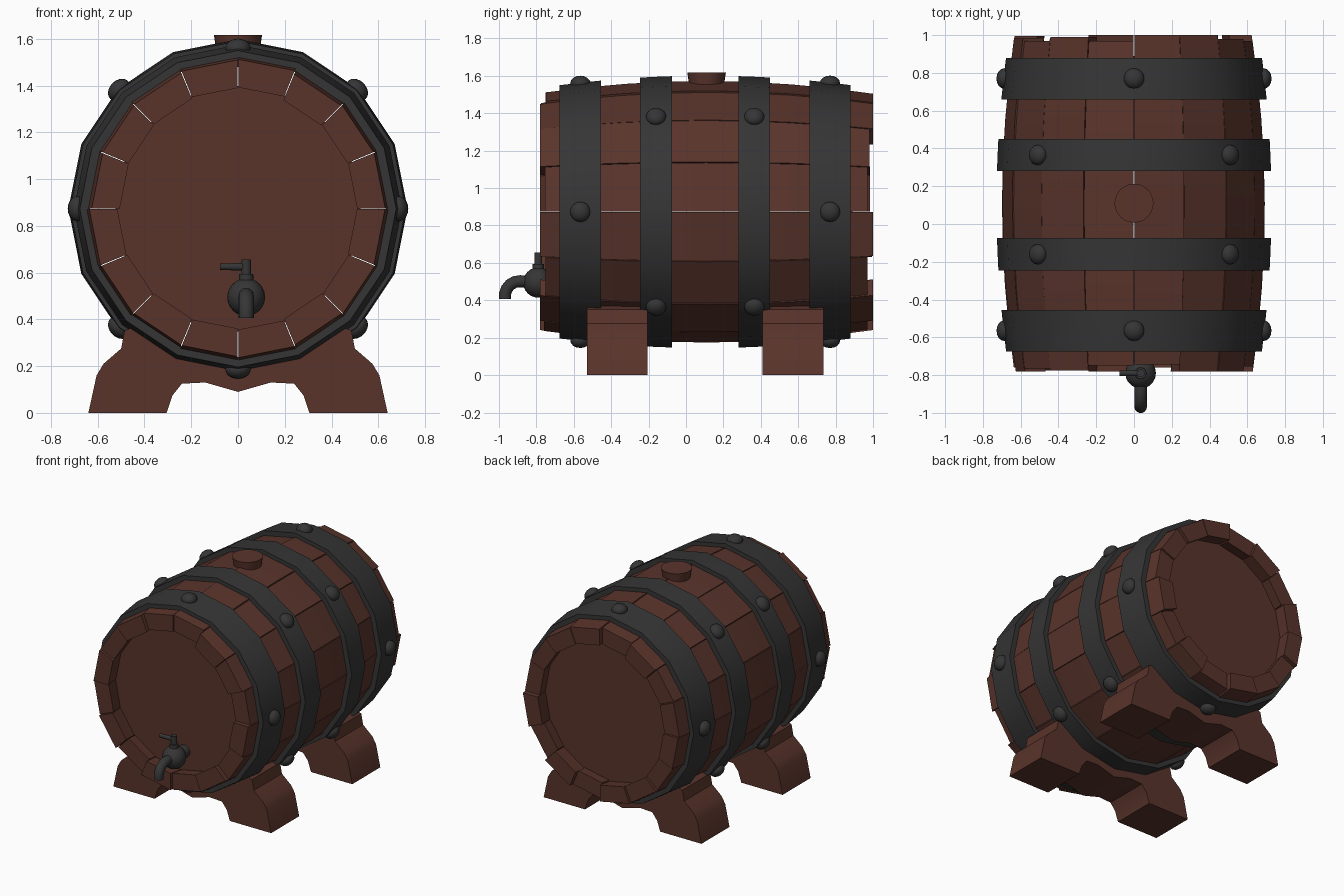
import bpy, bmesh, math, random
from mathutils import Vector, Matrix

if "Cube" in bpy.data.objects:
    bpy.data.objects.remove(bpy.data.objects["Cube"])

random.seed(4)
ZC, YC, N = 0.873, 0.105, 16          # barrel axis height, middle, stave count


def material(name, col):
    m = bpy.data.materials.new(name)
    m.diffuse_color = (*col, 1)
    m.use_nodes = True
    m.node_tree.nodes["Principled BSDF"].inputs["Base Color"].default_value = m.diffuse_color
    return m


WOOD = material("dark red wood", (0.100, 0.034, 0.024))
IRON = material("black iron", (0.036, 0.036, 0.036))


def finish(name, bm, mat, smooth=None):
    bmesh.ops.recalc_face_normals(bm, faces=bm.faces)
    me = bpy.data.meshes.new(name)
    bm.to_mesh(me)
    bm.free()
    me.materials.append(mat)
    ob = bpy.data.objects.new(name, me)
    bpy.context.collection.objects.link(ob)
    if smooth:
        bpy.ops.object.select_all(action='DESELECT')
        ob.select_set(True)
        bpy.context.view_layer.objects.active = ob
        bpy.ops.object.shade_smooth_by_angle(angle=math.radians(smooth))
    return ob


def barrel_r(y):
    return 0.695 - 0.065 * ((y - YC) / 0.88) ** 2


def polar(r, a, y):
    return Vector((r * math.cos(a), y, ZC + r * math.sin(a)))


def loft(bm, rings, closed=False):
    """Skin a list of vertex rings; cap the ends unless closed."""
    rs = [[bm.verts.new(p) for p in ring] for ring in rings]
    n = len(rs[0])
    pairs = list(zip(rs, rs[1:])) + ([(rs[-1], rs[0])] if closed else [])
    for a, b in pairs:
        for k in range(n):
            bm.faces.new((a[k], a[(k + 1) % n], b[(k + 1) % n], b[k]))
    if not closed:
        bm.faces.new(rs[0])
        bm.faces.new(rs[-1][::-1])


def cone(name, mat, r1, r2, p, q, segs=24, smooth=40):
    """Straight round part from p to q."""
    p, q = Vector(p), Vector(q)
    d = q - p
    bm = bmesh.new()
    mtx = Matrix.Translation((p + q) / 2) @ d.to_track_quat('Z', 'Y').to_matrix().to_4x4()
    bmesh.ops.create_cone(bm, cap_ends=True, segments=segs, radius1=r1, radius2=r2,
                          depth=d.length, matrix=mtx)
    return finish(name, bm, mat, smooth)


# Staves: uneven ends, counter-clockwise from the right side
FRONT = [-.755, -.78, -.78, -.745, -.75, -.775, -.765, -.78,
         -.76, -.775, -.75, -.78, -.76, -.78, -.75, -.78]
BACK = [.97, .98, 1.0, 1.0, .97, .99, .97, .985,
        .995, .97, .985, 1.0, .97, 1.0, .97, 1.0]
bm = bmesh.new()
step = math.tau / N
for i in range(N):
    a0, a1 = i * step + 0.003, (i + 1) * step - 0.003
    dr0, dr1 = random.uniform(-.006, .006), random.uniform(-.006, .006)
    rings = []
    for k in range(9):
        t = k / 8
        y = FRONT[i] + (BACK[i] - FRONT[i]) * t
        r = barrel_r(y) + dr0 * (1 - t) + dr1 * t
        rings.append([polar(r, a0, y), polar(r, a1, y),
                      polar(r - .12, a1, y), polar(r - .12, a0, y)])
    loft(bm, rings)
finish("barrel_staves", bm, WOOD, 15)

# Recessed end boards
for name, y0, y1 in (("front_lid", -.67, -.62), ("back_lid", .84, .89)):
    bm = bmesh.new()
    loft(bm, [[polar(.525, i * step, y) for i in range(N)] for y in (y0, y1)])
    finish(name, bm, WOOD)

# Iron hoops with domed rivets
HOOPS = [("front_end", -.675, -.455, 0), ("front_middle", -.245, -.075, 1),
         ("back_middle", .28, .45, 1), ("back_end", .66, .88, 0)]
for name, y0, y1, diag in HOOPS:
    ro = 0.033
    section = [(y0, -.01), (y0, ro), ((y0 + y1) / 2, ro), (y1, ro), (y1, -.01)]
    bm = bmesh.new()
    loft(bm, [[polar(barrel_r(y) + d, i * step, y) for y, d in section]
              for i in range(N)], closed=True)
    finish(name + "_hoop", bm, IRON, 30)
    bm = bmesh.new()
    ym = (y0 + y1) / 2
    for k in range(4):
        a = k * math.pi / 2 + diag * math.pi / 4
        mtx = (Matrix.Translation(polar(barrel_r(ym) + ro - .003, a, ym))
               @ Matrix.Rotation(-a, 4, 'Y') @ Matrix.Diagonal((.75, 1, 1, 1)))
        bmesh.ops.create_uvsphere(bm, u_segments=16, v_segments=10, radius=.054, matrix=mtx)
    finish(name + "_rivets", bm, IRON, 60)

# Bung on top
cone("bung", WOOD, .082, .103, (0, .11, 1.48), (0, .11, 1.617))

# Cradle feet: half profile mirrored, then extruded along y
half = [(0, .09), (.14, .13), (.24, .125), (.28, .075), (.305, 0), (.64, 0),
        (.605, .16), (.575, .21), (.5, .275), (.485, .352), (.44, .37),
        (.257, .25), (0, .2)]
outline = half + [(-x, z) for x, z in half[-2:0:-1]]
for name, y0, y1 in (("front_cradle", -.53, -.205), ("back_cradle", .41, .735)):
    bm = bmesh.new()
    loft(bm, [[Vector((x, y, z)) for x, z in outline] for y in (y0, y1)])
    finish(name, bm, WOOD, 35)

# Tap: body, shank, spout, stem and handle
TX, TY, TZ = .035, -.79, .495
bm = bmesh.new()
bmesh.ops.create_uvsphere(bm, u_segments=20, v_segments=12, radius=.081,
                          matrix=Matrix.Translation((TX, TY, TZ)))
finish("tap_body", bm, IRON, 60)
cone("tap_shank", IRON, .045, .045, (TX, -.65, TZ), (TX, TY, TZ))
bm = bmesh.new()
path = [(-.80, .5, 0), (-.89, .502, 0)]
path += [(-.89 - .078 * math.sin(t), .424 + .078 * math.cos(t), t)
         for t in (math.radians(d) for d in (20, 40, 60, 80, 90))] + [(-.968, .406, math.pi / 2)]
loft(bm, [[Vector((TX + .033 * math.cos(u), y + .033 * math.sin(u) * -math.sin(t),
                   z + .033 * math.sin(u) * math.cos(t)))
           for u in (j * math.tau / 14 for j in range(14))] for y, z, t in path])
finish("tap_spout", bm, IRON, 40)
cone("tap_collar", IRON, .032, .03, (TX, TY, .55), (TX, TY, .595), 16)
cone("tap_stem", IRON, .021, .021, (TX, TY, .58), (TX, TY, .656), 16)
cone("tap_handle", IRON, .016, .014, (TX, TY, .625), (-.077, TY, .625), 12)
